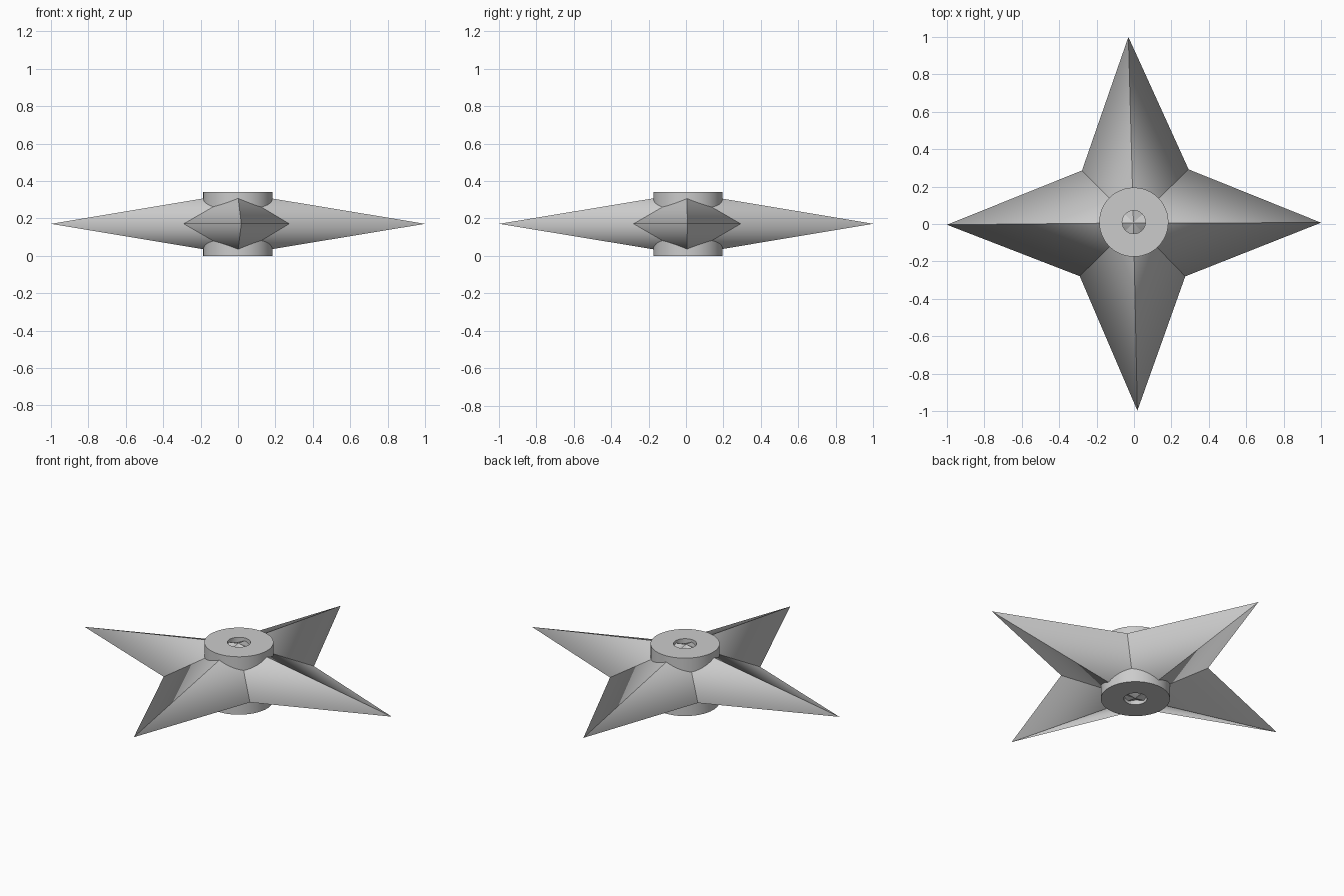
import bpy, bmesh, math

if "Cube" in bpy.data.objects:
    bpy.data.objects.remove(bpy.data.objects["Cube"])

H = 0.342          # overall height
MID = H / 2        # level of the blade edges


def finish(bm, name):
    bmesh.ops.recalc_face_normals(bm, faces=bm.faces[:])
    for f in bm.faces:
        f.smooth = True
    mesh = bpy.data.meshes.new(name)
    bm.to_mesh(mesh)
    bm.free()
    ob = bpy.data.objects.new(name, mesh)
    bpy.context.collection.objects.link(ob)
    return ob


# Four-pointed blade: slightly skewed outline joined to an apex above and below
outline = [(1.0, 0.007), (0.292, 0.292), (-0.03, 1.0), (-0.278, 0.286),
           (-1.0, -0.004), (-0.29, -0.279), (0.018, -0.998), (0.274, -0.28)]
bm = bmesh.new()
rim = [bm.verts.new((x, y, MID)) for x, y in outline]
for s in (1, -1):
    apex = bm.verts.new((-0.003, 0.006, MID + s * 0.166))
    for i, v in enumerate(rim):
        bm.faces.new((v, rim[(i + 1) % len(rim)], apex))
# Ridges and valleys stay sharp, the outer rim is shaded smooth
for e in bm.edges:
    e.smooth = all(v in rim for v in e.verts)
finish(bm, "star_blade")

# Hub: ring sleeve through the middle, with a round hole
bm = bmesh.new()
N = 48
profile = [(0.185, 0), (0.185, H), (0.062, H), (0.062, 0)]
rings = [[bm.verts.new((-0.001 + r * math.cos(math.tau * i / N),
                        0.010 + r * math.sin(math.tau * i / N), z))
          for i in range(N)] for r, z in profile]
for k in range(4):
    a, b = rings[k], rings[(k + 1) % 4]
    for i in range(N):
        j = (i + 1) % N
        bm.faces.new((a[i], a[j], b[j], b[i]))
hub = finish(bm, "hub_ring")
hub.select_set(True)
bpy.context.view_layer.objects.active = hub
bpy.ops.object.shade_smooth_by_angle(angle=math.radians(30))
